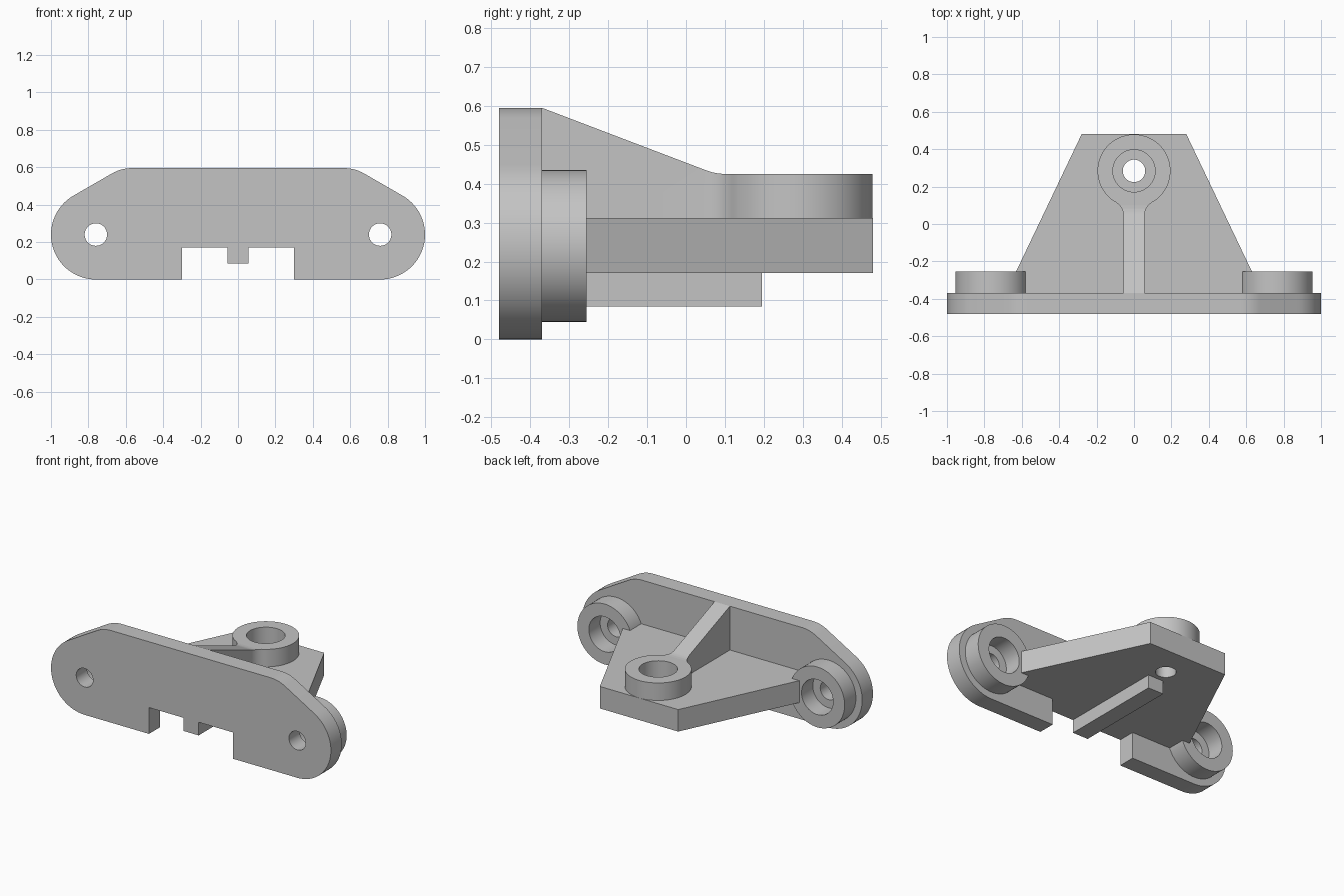
import bpy
import bmesh
from math import sin, cos, radians, pi
from mathutils import Vector

if "Cube" in bpy.data.objects:
    bpy.data.objects.remove(bpy.data.objects["Cube"])

grey = bpy.data.materials.new("light grey")
grey.use_nodes = True
grey.diffuse_color = (0.55, 0.55, 0.55, 1)
grey.node_tree.nodes["Principled BSDF"].inputs["Base Color"].default_value = (0.55, 0.55, 0.55, 1)

HOLE_X, HOLE_Z = 0.76, 0.24      # mounting holes
RING_Y = 0.284                   # pivot ring centre
BACK, FACE = -0.48, -0.255       # plate front, boss end
BOSS_R, BORE_R, HOLE_R = 0.195, 0.113, 0.06


def arc(cx, cy, r, start, end, steps):
    angles = [radians(start + (end - start) * i / steps) for i in range(steps + 1)]
    return [(cx + r * cos(a), cy + r * sin(a)) for a in angles]


def mirrored(half):
    """Close a right-hand half outline with its mirror image."""
    return half + [(-x, y) for x, y in reversed(half)]


def prism(name, outline, axis, lo, hi):
    """Extrude a 2D outline along one axis."""
    place = {"x": lambda a, b, d: Vector((d, a, b)),
             "y": lambda a, b, d: Vector((a, d, b)),
             "z": lambda a, b, d: Vector((a, b, d))}[axis]
    bm = bmesh.new()
    base = bm.faces.new([bm.verts.new(place(a, b, lo)) for a, b in outline])
    moved = bmesh.ops.extrude_face_region(bm, geom=[base])["geom"]
    bmesh.ops.translate(bm, verts=[v for v in moved if isinstance(v, bmesh.types.BMVert)],
                        vec=place(0, 0, hi - lo))
    bmesh.ops.recalc_face_normals(bm, faces=bm.faces[:])
    mesh = bpy.data.meshes.new(name)
    bm.to_mesh(mesh)
    bm.free()
    mesh.materials.append(grey)
    obj = bpy.data.objects.new(name, mesh)
    bpy.context.collection.objects.link(obj)
    return obj


def disc(name, a, b, r, axis, lo, hi):
    return prism(name, arc(a, b, r, 0, 360, 64)[:-1], axis, lo, hi)


def combine(target, tool, operation):
    """Apply a boolean and discard the tool."""
    mod = target.modifiers.new(operation, "BOOLEAN")
    mod.operation, mod.object, mod.solver = operation, tool, "EXACT"
    bpy.context.view_layer.objects.active = target
    bpy.ops.object.modifier_apply(modifier=mod.name)
    bpy.data.objects.remove(tool)


# Front plate: rounded ends, chamfered shoulders, notch with centre tooth
half = [(0.055, 0.085), (0.055, 0.17), (0.30, 0.17), (0.30, 0)]
half += arc(HOLE_X, HOLE_Z, 0.24, -90, 60, 30)
half += arc(0.57, 0.39, 0.205, 60, 90, 8)
bracket = prism("mounting_bracket", mirrored(half), "y", BACK, -0.37)

# Tapered shelf
shelf = prism("shelf", mirrored([(0.70, -0.40), (0.28, 0.48)]), "z", 0.17, 0.312)
combine(bracket, shelf, "UNION")

# Rail under the shelf
rail = prism("rail", mirrored([(0.055, -0.40), (0.055, 0.195)]), "z", 0.085, 0.20)
combine(bracket, rail, "UNION")

# Rib flaring into the pivot ring, trimmed by its sloping side profile
contact = -59.5
plan = [(0.055, -0.40)] + arc(0.145, 0.04, 0.09, 180, 180 + contact, 10)
plan += arc(0, RING_Y, BOSS_R, contact, 90, 32)[1:-1]
top = mirrored(plan)
top.insert(len(plan), (0, RING_Y + BOSS_R))
rib = prism("rib_and_ring", top, "z", 0.29, 0.80)
side = [(-0.5, 0.2), (-0.5, 0.595), (-0.37, 0.595), (0.05, 0.435),
        (0.067, 0.4295), (0.083, 0.4262), (0.10, 0.425), (0.6, 0.425), (0.6, 0.2)]
combine(rib, prism("rib_profile", side, "x", -0.5, 0.5), "INTERSECT")
combine(bracket, rib, "UNION")

# Round bosses behind the mounting holes
for s in (-1, 1):
    combine(bracket, disc("boss", s * HOLE_X, HOLE_Z, BOSS_R, "y", -0.40, FACE), "UNION")

# Stepped holes through both bosses and the ring
for s in (-1, 1):
    combine(bracket, disc("bore", s * HOLE_X, HOLE_Z, BORE_R, "y", -0.37, FACE + 0.1), "DIFFERENCE")
    combine(bracket, disc("hole", s * HOLE_X, HOLE_Z, HOLE_R, "y", -0.6, -0.3), "DIFFERENCE")
combine(bracket, disc("ring_bore", 0, RING_Y, BORE_R, "z", 0.308, 0.6), "DIFFERENCE")
combine(bracket, disc("ring_hole", 0, RING_Y, HOLE_R, "z", 0.1, 0.4), "DIFFERENCE")

# Smooth the curved walls, keep the corners crisp
bpy.ops.object.select_all(action="DESELECT")
bracket.select_set(True)
bpy.context.view_layer.objects.active = bracket
bpy.ops.object.shade_smooth_by_angle(angle=pi / 9)
